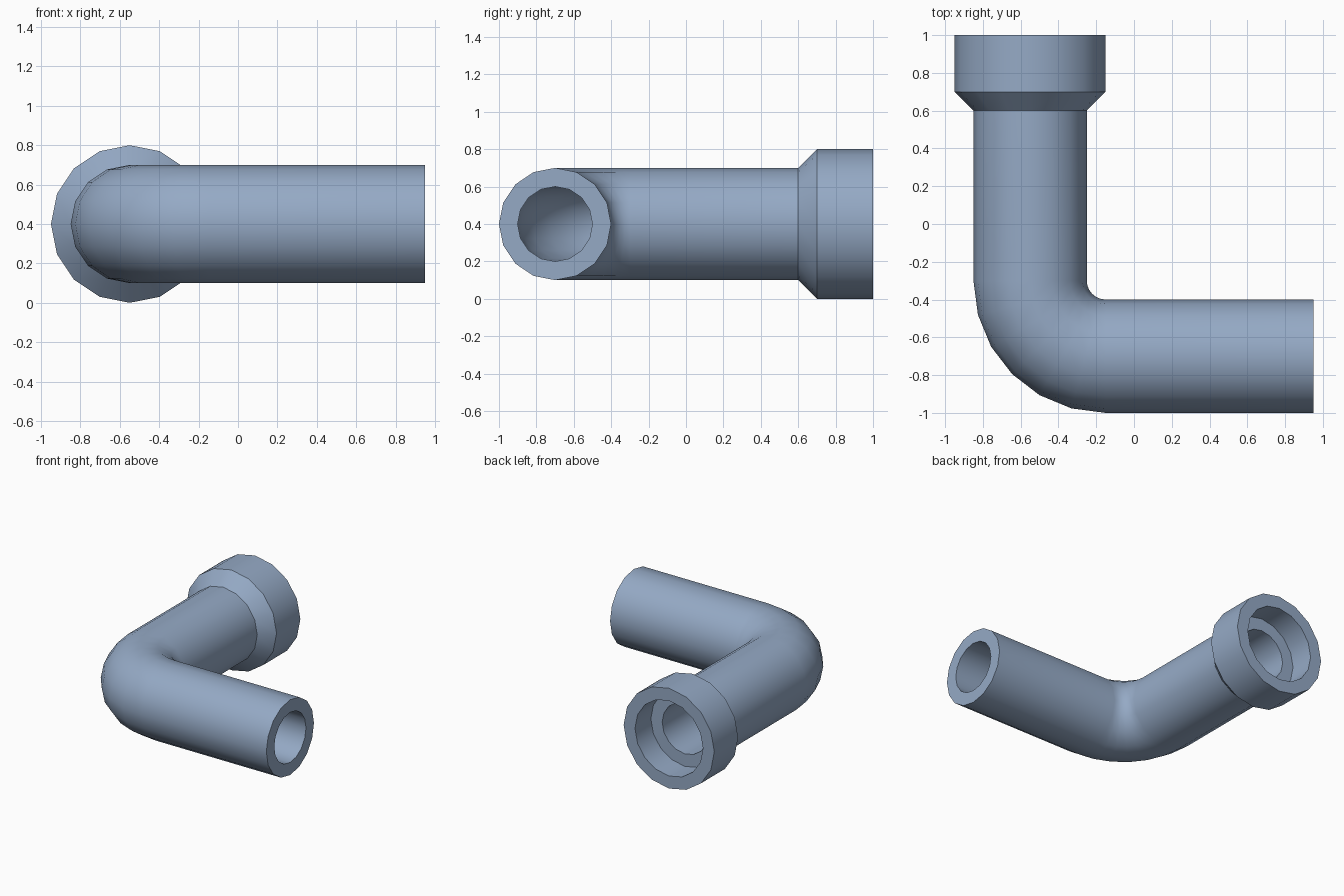
import bpy
import bmesh
from math import sin, cos, pi, radians
from mathutils import Vector

cube = bpy.data.objects.get("Cube")
if cube:
    bpy.data.objects.remove(cube, do_unlink=True)

SIDES = 16
BEND_STEPS = 6
HEIGHT = 0.4
BEND_CENTRE = Vector((-0.15, -0.3, HEIGHT))
BEND_RADIUS = 0.4
OUTER, BORE, COLLAR = 0.3, 0.2, 0.4

# Painted metal
paint = bpy.data.materials.new("blue_grey_paint")
colour = (0.30, 0.40, 0.56, 1)
paint.diffuse_color = colour
paint.use_nodes = True
paint.node_tree.nodes["Principled BSDF"].inputs["Base Color"].default_value = colour


def bend_stations(radius):
    """Cross-sections along the elbow: centre, sideways direction, radius."""
    stations = []
    for i in range(BEND_STEPS + 1):
        a = radians(90) * i / BEND_STEPS
        side = Vector((-sin(a), -cos(a), 0))
        stations.append((BEND_CENTRE + side * BEND_RADIUS, side, radius))
    return stations


def leg_station(y, radius):
    """Cross-section on the straight leg that runs to the socket."""
    return (Vector((-0.55, y, HEIGHT)), Vector((-1, 0, 0)), radius)


def open_end(radius):
    """Cross-section at the plain end of the pipe."""
    return (Vector((0.95, -0.7, HEIGHT)), Vector((0, -1, 0)), radius)


# Outside skin from plain end to socket, then back through the bore
stations = [open_end(OUTER)] + bend_stations(OUTER)
stations += [leg_station(y, r) for y, r in
             ((0.6, OUTER), (0.7, COLLAR), (1, COLLAR),
              (1, OUTER), (0.8, OUTER), (0.8, BORE))]
stations += bend_stations(BORE)[::-1] + [open_end(BORE)]

bm = bmesh.new()
rings = []
for centre, side, radius in stations:
    ring = []
    for k in range(SIDES):
        a = 2 * pi * k / SIDES
        ring.append(bm.verts.new(centre + radius * (side * cos(a) + Vector((0, 0, sin(a))))))
    rings.append(ring)

for i, ring in enumerate(rings):
    following = rings[(i + 1) % len(rings)]
    for k in range(SIDES):
        n = (k + 1) % SIDES
        bm.faces.new((ring[k], ring[n], following[n], following[k]))
bmesh.ops.recalc_face_normals(bm, faces=bm.faces)

mesh = bpy.data.meshes.new("elbow_pipe")
bm.to_mesh(mesh)
bm.free()
mesh.materials.append(paint)
pipe = bpy.data.objects.new("elbow_pipe", mesh)
bpy.context.collection.objects.link(pipe)

# Smooth round walls, crisp rims
bpy.ops.object.select_all(action="DESELECT")
pipe.select_set(True)
bpy.context.view_layer.objects.active = pipe
bpy.ops.object.shade_smooth_by_angle(angle=radians(30))
